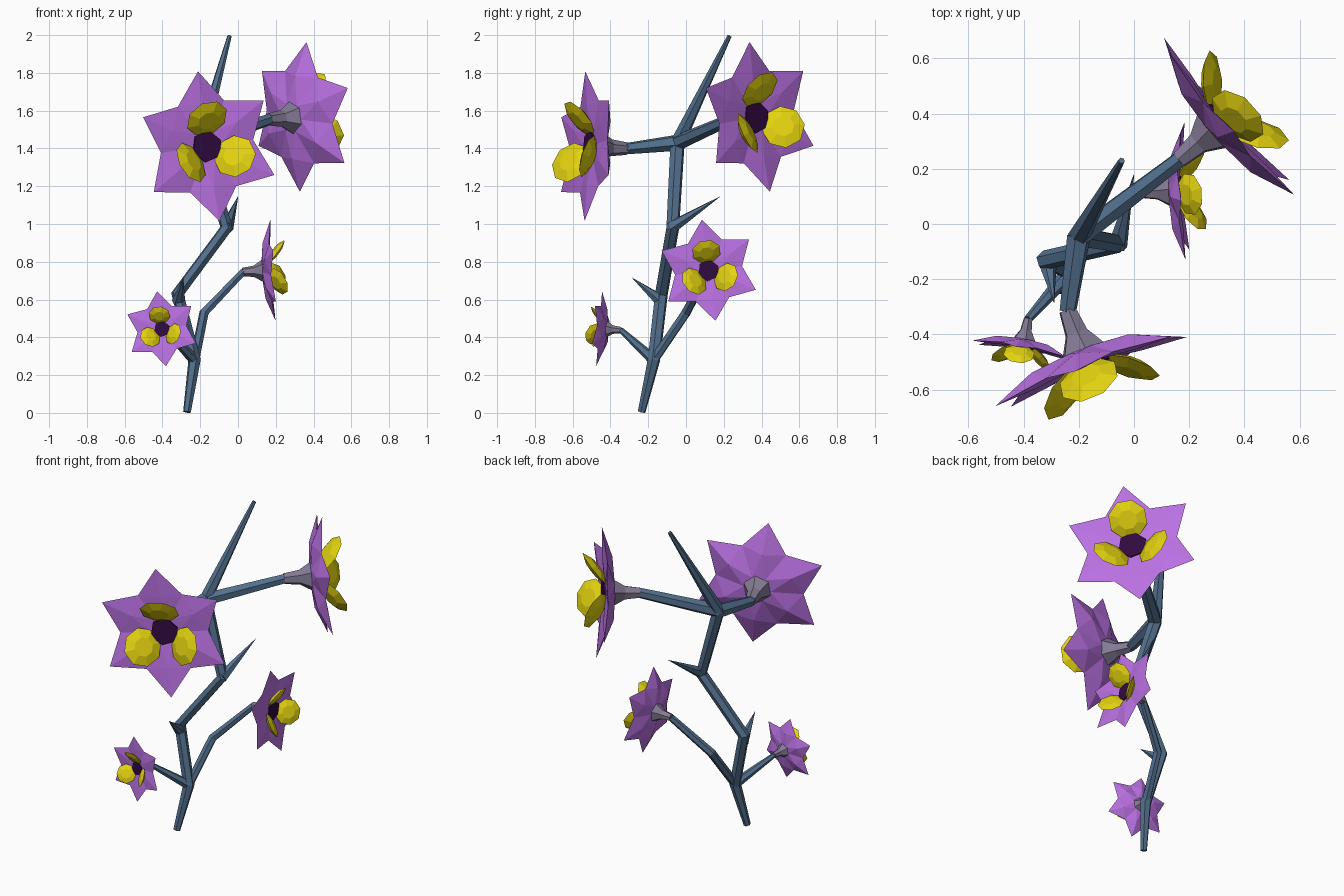
import bpy, bmesh, math
from mathutils import Vector, Matrix

cube = bpy.data.objects.get("Cube")
if cube:
    bpy.data.objects.remove(cube, do_unlink=True)


def material(name, rgb):
    m = bpy.data.materials.new(name)
    m.use_nodes = True
    m.diffuse_color = (*rgb, 1)
    bsdf = m.node_tree.nodes["Principled BSDF"]
    bsdf.inputs["Base Color"].default_value = (*rgb, 1)
    bsdf.inputs["Roughness"].default_value = 0.8
    return m


BARK = material("blue_bark", (0.085, 0.16, 0.265))
CALYX = material("grey_calyx", (0.23, 0.20, 0.30))
PURPLE = material("purple_petal", (0.49, 0.165, 0.76))
YELLOW = material("yellow_petal", (0.77, 0.65, 0.005))
DARK = material("dark_centre", (0.03, 0.003, 0.05))


def finish(bm, name, mat, matrix=None):
    bmesh.ops.recalc_face_normals(bm, faces=bm.faces)
    mesh = bpy.data.meshes.new(name)
    bm.to_mesh(mesh)
    bm.free()
    mesh.materials.append(mat)
    ob = bpy.data.objects.new(name, mesh)
    if matrix:
        ob.matrix_world = matrix
    bpy.context.collection.objects.link(ob)
    return ob


def bridge(bm, a, b):
    n = len(a)
    for i in range(n):
        j = (i + 1) % n
        bm.faces.new((a[i], a[j], b[j], b[i]))


def tube(name, mat, points, radii, matrix=None, sides=6):
    """Faceted tube through the points, with a radius at each."""
    pts = [Vector(p) for p in points]
    bm = bmesh.new()
    rings, prev, side = [], None, None
    for k, p in enumerate(pts):
        before = (p - pts[k - 1]).normalized() if k else Vector()
        after = (pts[k + 1] - p).normalized() if k < len(pts) - 1 else Vector()
        d = (before + after).normalized()
        if prev is None:
            side = d.orthogonal().normalized()
        else:
            side = prev.rotation_difference(d) @ side
        prev = d
        up = d.cross(side)
        ring = []
        for i in range(sides):
            a = math.tau * i / sides
            ring.append(bm.verts.new(p + radii[k] * (side * math.cos(a) + up * math.sin(a))))
        rings.append(ring)
    for a, b in zip(rings, rings[1:]):
        bridge(bm, a, b)
    bm.faces.new(rings[0])
    bm.faces.new(rings[-1])
    return finish(bm, name, mat, matrix)


def polar(r, angle, h):
    return Vector((r * math.cos(angle), r * math.sin(angle), h))


def purple_petals(name, matrix):
    """Six pointed petals: shallow in front, keeled behind."""
    bm = bmesh.new()
    step = math.pi / 3
    notch = [bm.verts.new(polar(0.265, step * (i - 0.5), -0.025)) for i in range(6)]
    tip = [bm.verts.new(polar(0.40, step * i, 0)) for i in range(6)]
    for inner_h, keel_h in ((-0.03, -0.01), (-0.085, -0.07)):
        inner = [bm.verts.new(polar(0.08, step * (i - 0.5), inner_h)) for i in range(6)]
        keel = [bm.verts.new(polar(0.22, step * i, keel_h)) for i in range(6)]
        for i in range(6):
            j = (i + 1) % 6
            bm.faces.new((inner[i], inner[j], keel[i]))
            bm.faces.new((inner[i], keel[i], notch[i]))
            bm.faces.new((inner[j], notch[j], keel[i]))
            bm.faces.new((notch[i], keel[i], tip[i]))
            bm.faces.new((keel[i], notch[j], tip[i]))
    return finish(bm, name, PURPLE, matrix)


def yellow_petal(name, matrix, angle):
    """Eight-sided lens leaning outward and forward."""
    bm = bmesh.new()
    rings = []
    for scale, h in ((0.5, -0.025), (1, 0), (0.5, 0.02)):
        rings.append([bm.verts.new(polar(scale * 0.116, math.tau * (i + 0.5) / 8, h))
                      for i in range(8)])
    bridge(bm, rings[0], rings[1])
    bridge(bm, rings[1], rings[2])
    bm.faces.new(rings[0])
    bm.faces.new(rings[2])
    local = (Matrix.Rotation(angle, 4, 'Z') @ Matrix.Translation((0.145, 0, 0.032))
             @ Matrix.Rotation(math.radians(-40), 4, 'Y'))
    return finish(bm, name, YELLOW, matrix @ local)


def flower(name, centre, facing, size):
    """Whole blossom; returns the point where its stalk joins."""
    n = Vector(facing).normalized()
    right = Vector((0, 0, 1)).cross(n).normalized()
    frame = Matrix((right, n.cross(right), n)).transposed().to_4x4()
    frame = (Matrix.Translation(centre) @ frame @ Matrix.Scale(size, 4)
             @ Matrix.Rotation(math.radians(97.5), 4, 'Z'))
    purple_petals(name + "_petals", frame)
    for k in range(3):
        yellow_petal(f"{name}_inner_petal_{k + 1}", frame, math.tau * k / 3)
    tube(name + "_centre", DARK, [(0, 0, -0.05), (0, 0, -0.02)], [0.086, 0.086], frame)
    tube(name + "_calyx", CALYX, [(0, 0, -0.24), (0, 0, -0.15), (0, 0, -0.07)],
         [0.033, 0.045, 0.095], frame)
    return frame @ Vector((0, 0, -0.235))


# Main stem
base, fork = (-0.27, -0.235, 0.005), (-0.23, -0.17, 0.28)
bend, elbow = (-0.32, -0.13, 0.63), (-0.06, -0.07, 0.98)
crown, tip = (-0.20, -0.045, 1.43), (-0.045, 0.23, 1.995)
tube("main_stem", BARK, [base, fork, bend, elbow, crown, tip],
     [0.021, 0.034, 0.035, 0.035, 0.04, 0.012])

# Thorns
tube("upper_thorn", BARK, [(-0.06, -0.08, 0.98), (0, 0.18, 1.145)], [0.036, 0.001])
tube("lower_thorn", BARK, [(-0.315, -0.13, 0.59), (-0.29, -0.285, 0.715)], [0.036, 0.001])

# Blossoms, each with the stalk that carries it
blossoms = [
    ("large_front_flower", (-0.155, -0.535, 1.412), (0.36, -0.93, 0.056), 1.0,
     [crown], [0.044, 0.031]),
    ("large_back_flower", (0.345, 0.39, 1.567), (0.76, 0.66, 0.056), 1.0,
     [crown], [0.042, 0.031]),
    ("middle_flower", (0.185, 0.12, 0.755), (1, 0.03, 0.056), 0.675,
     [fork, (-0.18, 0.0, 0.53)], [0.026, 0.026, 0.021]),
    ("small_flower", (-0.405, -0.46, 0.445), (-0.18, -0.98, 0.056), 0.5,
     [fork], [0.03, 0.015]),
]
for name, centre, facing, size, path, radii in blossoms:
    joint = flower(name, centre, facing, size)
    tube(name + "_stalk", BARK, path + [joint], radii)
